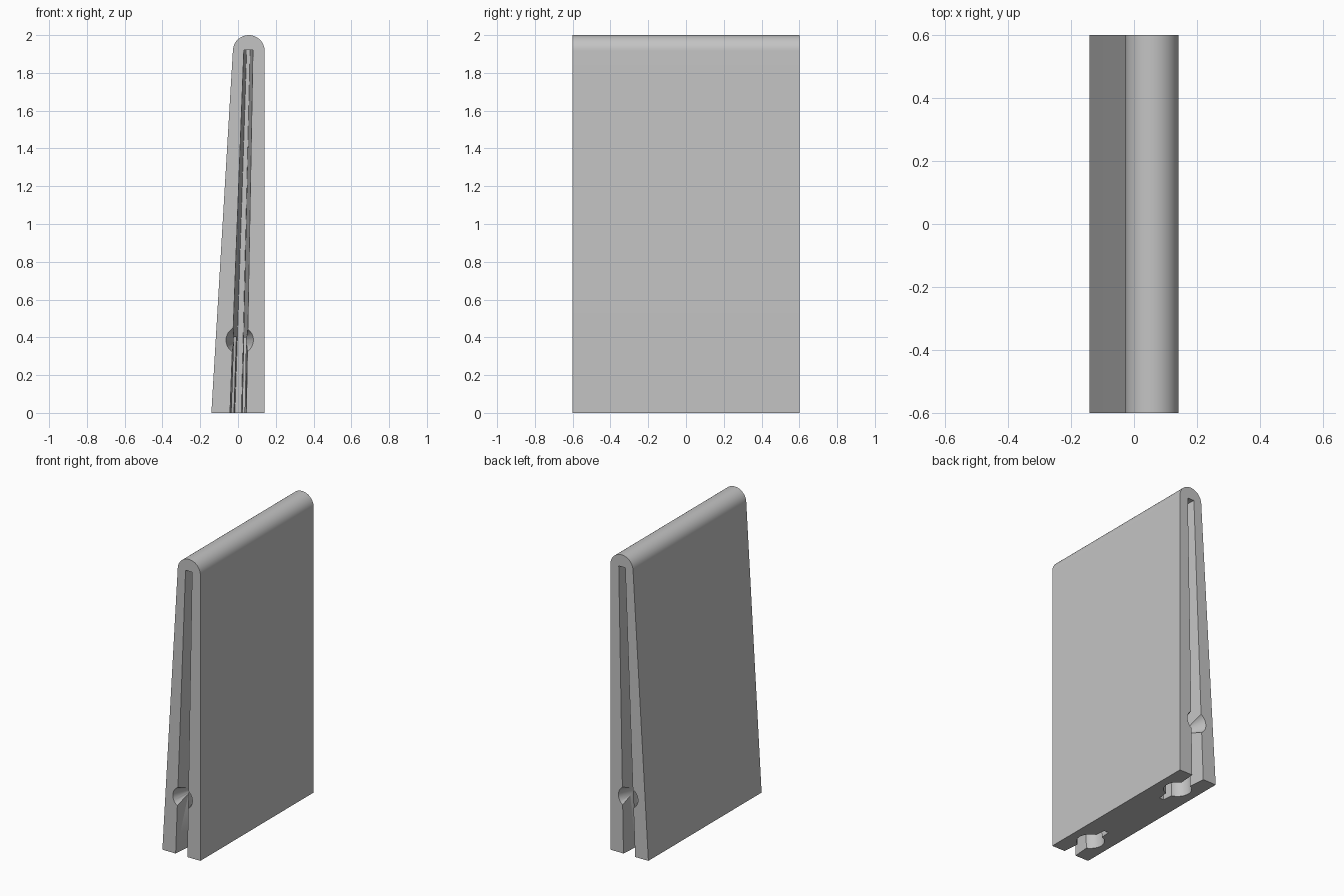
import bpy, bmesh, math
from mathutils import Vector, Matrix

cube = bpy.data.objects.get("Cube")
if cube:
    bpy.data.objects.remove(cube, do_unlink=True)

grey = bpy.data.materials.new("plain grey")
grey.use_nodes = True
colour = (0.55, 0.55, 0.55, 1)
grey.diffuse_color = colour
grey.node_tree.nodes["Principled BSDF"].inputs["Base Color"].default_value = colour


def make_object(name, bm):
    bmesh.ops.recalc_face_normals(bm, faces=bm.faces)
    mesh = bpy.data.meshes.new(name)
    bm.to_mesh(mesh)
    bm.free()
    mesh.materials.append(grey)
    obj = bpy.data.objects.new(name, mesh)
    bpy.context.collection.objects.link(obj)
    return obj


def cone(name, start, end, r_start, r_end):
    """Tapered round cutter between two points."""
    start, end = Vector(start), Vector(end)
    axis = end - start
    turn = axis.to_track_quat("Z", "Y").to_matrix().to_4x4()
    bm = bmesh.new()
    bmesh.ops.create_cone(bm, cap_ends=True, segments=48, radius1=r_start,
                          radius2=r_end, depth=axis.length,
                          matrix=Matrix.Translation((start + end) / 2) @ turn)
    return make_object(name, bm)


def slot(name, side):
    """Upright slot that narrows inwards and towards the top."""
    bm = bmesh.new()
    rings = []
    # y, half width at the bottom, half width at the top
    for y, low, high in ((0.6, 0.045, 0.025), (0.26, 0.017, 0.009)):
        ring = [(-low, 0), (low, 0), (0.055 + high, 1.92), (0.055 - high, 1.92)]
        rings.append([bm.verts.new((x, side * y, z)) for x, z in ring])
    for ring in rings:
        bm.faces.new(ring)
    for i in range(4):
        j = (i + 1) % 4
        bm.faces.new((rings[0][i], rings[0][j], rings[1][j], rings[1][i]))
    # push the open sides past the body so the cut is clean
    for v in rings[0]:
        v.co.y += side * 0.02
    for ring in rings:
        for v in ring[:2]:
            v.co.z -= 0.02
    return make_object(name, bm)


# Wedge body with a rounded top
bm = bmesh.new()
outline = [(-0.141, 0), (0.141, 0)]
for i in range(33):
    a = math.radians(176.5) * i / 32
    outline.append((0.057 + 0.084 * math.cos(a), 1.916 + 0.084 * math.sin(a)))
base = bm.faces.new([bm.verts.new((x, -0.6, z)) for x, z in outline])
grown = bmesh.ops.extrude_face_region(bm, geom=[base])["geom"]
bmesh.ops.translate(bm, vec=(0, 1.2, 0),
                    verts=[g for g in grown if isinstance(g, bmesh.types.BMVert)])
body = make_object("wedge_body", bm)

# Slot, round bottom hole and tapered finger hole at each end
cutters = []
for side, end in ((-1, "front"), (1, "back")):
    cutters += [
        slot(end + "_slot_cutter", side),
        cone(end + "_bottom_hole_cutter", (-0.001, side * 0.41, -0.03),
             (0.012, side * 0.41, 0.4), 0.085, 0.085),
        cone(end + "_side_hole_cutter", (0.009, side * 0.61, 0.385),
             (0.009, side * 0.45, 0.385), 0.076, 0.02),
    ]
for cutter in cutters:
    cutter.hide_render = True
    mod = body.modifiers.new(cutter.name, "BOOLEAN")
    mod.operation = "DIFFERENCE"
    mod.solver = "EXACT"
    mod.object = cutter

# Bake the cuts and remove the cutters
graph = bpy.context.evaluated_depsgraph_get()
cut_mesh = bpy.data.meshes.new_from_object(body.evaluated_get(graph))
body.modifiers.clear()
body.data = cut_mesh
for cutter in cutters:
    bpy.data.objects.remove(cutter, do_unlink=True)

bpy.ops.object.select_all(action="DESELECT")
body.select_set(True)
bpy.context.view_layer.objects.active = body
bpy.ops.object.shade_smooth_by_angle(angle=math.radians(30))
